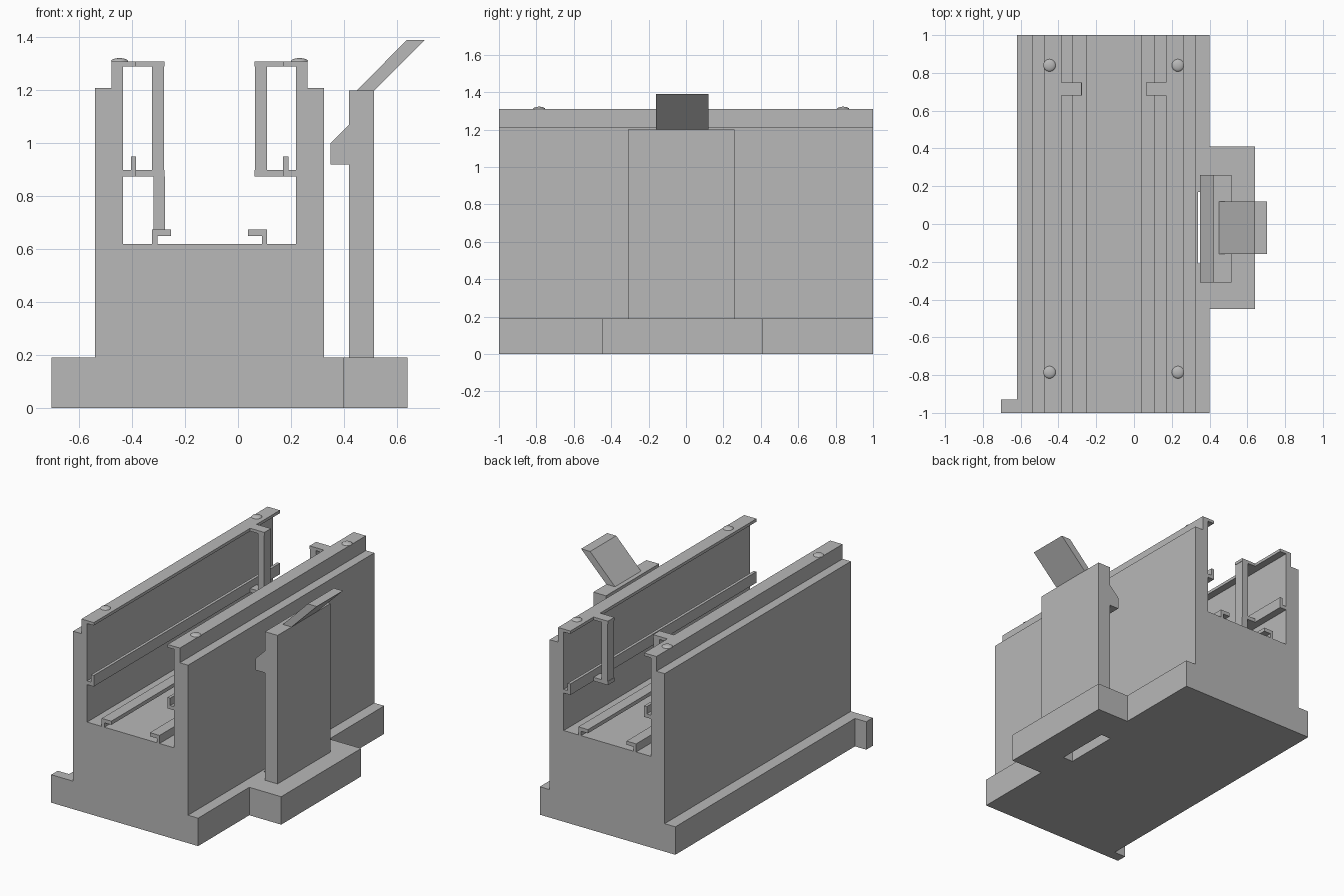
import bpy, bmesh, math
from mathutils import Vector

cube = bpy.data.objects.get("Cube")
if cube:
    bpy.data.objects.remove(cube, do_unlink=True)

grey = bpy.data.materials.new("light grey plastic")
grey.use_nodes = True
COLOUR = (0.48, 0.48, 0.48, 1)
grey.diffuse_color = COLOUR
for node in grey.node_tree.nodes:
    if node.type == 'BSDF_PRINCIPLED':
        node.inputs["Base Color"].default_value = COLOUR

MID = -0.1075  # centre plane of the housing


def finish(name, bm):
    bmesh.ops.recalc_face_normals(bm, faces=bm.faces)
    mesh = bpy.data.meshes.new(name)
    bm.to_mesh(mesh)
    bm.free()
    mesh.materials.append(grey)
    obj = bpy.data.objects.new(name, mesh)
    bpy.context.collection.objects.link(obj)
    return obj


def extrude(name, points, start, end, axis='Y'):
    """Prism from a closed outline: (x, z) along Y, or (x, y) along Z."""
    bm = bmesh.new()
    if axis == 'Y':
        verts = [bm.verts.new((a, start, b)) for a, b in points]
        move = Vector((0, end - start, 0))
    else:
        verts = [bm.verts.new((a, b, start)) for a, b in points]
        move = Vector((0, 0, end - start))
    face = bm.faces.new(verts)
    new = bmesh.ops.extrude_face_region(bm, geom=[face])["geom"]
    bmesh.ops.translate(bm, vec=move, verts=[v for v in new if isinstance(v, bmesh.types.BMVert)])
    return finish(name, bm)


def box(name, x0, x1, y0, y1, z0, z1):
    return extrude(name, [(x0, z0), (x1, z0), (x1, z1), (x0, z1)], y0, y1)


# Base plate with side platform and corner tab
base = extrude("base_plate", [
    (-0.705, -1), (0.40, -1), (0.40, -0.45), (0.64, -0.45), (0.64, 0.41),
    (0.40, 0.41), (0.40, 1), (-0.62, 1), (-0.62, -0.93), (-0.705, -0.93)],
    0, 0.19, 'Z')

# Slot through the base below the latch hook
cutter = box("slot_cutter", 0.34, 0.415, -0.21, 0.17, -0.1, 0.3)
cutter.hide_render = True
cutter.hide_viewport = True
cutter.display_type = 'WIRE'
cut = base.modifiers.new("slot", 'BOOLEAN')
cut.operation = 'DIFFERENCE'
cut.solver = 'EXACT'
cut.object = cutter

# Housing: open channel with stepped walls and overhanging top lips
wall = [(0.4325, 0.19), (0.4325, 1.21), (0.37, 1.21), (0.37, 1.31),
        (0.2775, 1.31), (0.2775, 1.29), (0.3275, 1.29), (0.3275, 0.62)]
right_half = [(MID + d, z) for d, z in wall]
left_half = [(MID - d, z) for d, z in reversed(wall)]
extrude("housing", right_half + left_half, -1, 1)

# Inner fittings, repeated on both walls
shelf = [(0.3275, 0.875), (0.2775, 0.875), (0.2775, 0.95),
         (0.2975, 0.95), (0.2975, 0.90), (0.3275, 0.90)]
rail = [(0.2175, 0.62), (0.2175, 0.675), (0.145, 0.675),
        (0.145, 0.65), (0.1975, 0.65), (0.1975, 0.62)]
for side, label in ((-1, "right"), (1, "left")):
    def place(points):
        return [(MID + side * d, z) for d, z in points]

    def bracket(name, d0, d1, z0, z1):
        x0, x1 = sorted((MID + side * d0, MID + side * d1))
        return box(name, x0, x1, 0.68, 0.75, z0, z1)

    extrude(label + "_shelf", place(shelf), -1, 1)
    extrude(label + "_floor_rail", place(rail), -1, 1)
    bracket(label + "_post_top_arm", 0.17, 0.2775, 1.29, 1.31)
    bracket(label + "_post_shelf_arm", 0.17, 0.2775, 0.875, 0.90)
    bracket(label + "_post", 0.1725, 0.2175, 0.90, 1.29)
    if side < 0:
        bracket(label + "_lower_post", 0.1675, 0.2125, 0.675, 0.875)

    # Low domed studs on the top lip
    for y, end in ((-0.785, "front"), (0.84, "back")):
        bm = bmesh.new()
        bmesh.ops.create_uvsphere(bm, u_segments=24, v_segments=12, radius=0.033)
        bmesh.ops.bisect_plane(bm, geom=bm.verts[:] + bm.edges[:] + bm.faces[:],
                               plane_co=(0, 0, 0), plane_no=(0, 0, -1), clear_outer=True)
        bmesh.ops.scale(bm, vec=(1, 1, 0.4), verts=bm.verts)
        bmesh.ops.translate(bm, vec=(MID + side * 0.34, y, 1.309), verts=bm.verts)
        stud = finish(label + "_" + end + "_stud", bm)
        for poly in stud.data.polygons:
            poly.use_smooth = True

# Latch: upright arm with hook, and slanted thumb handle
extrude("latch_arm", [
    (0.42, 0.19), (0.515, 0.19), (0.515, 1.2), (0.42, 1.2),
    (0.42, 1.07), (0.35, 1.0), (0.35, 0.92), (0.42, 0.92)], -0.31, 0.26)
extrude("latch_handle", [(0.45, 1.2), (0.515, 1.2), (0.705, 1.39), (0.637, 1.39)],
        -0.16, 0.12)
